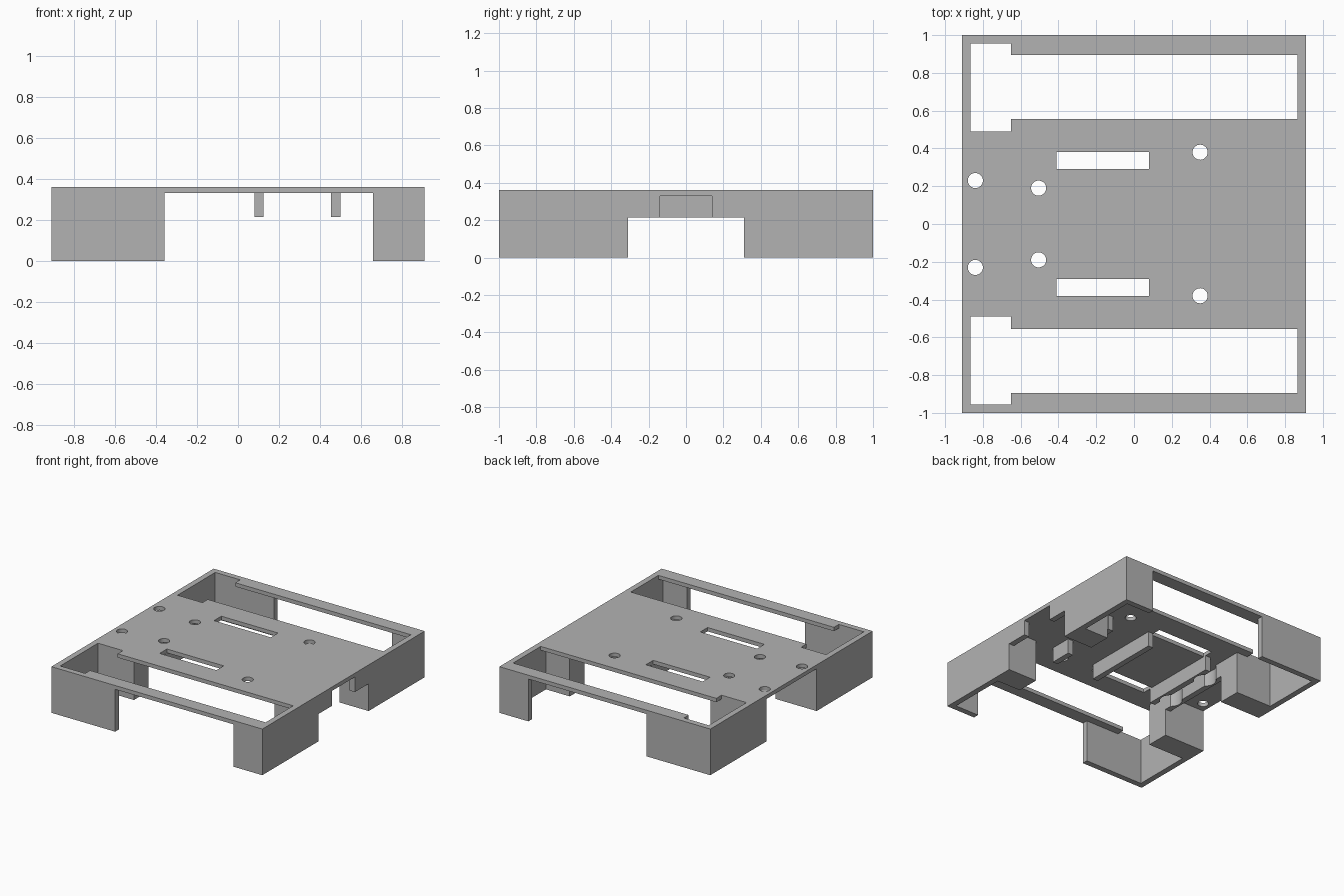
import bpy

if "Cube" in bpy.data.objects:
    bpy.data.objects.remove(bpy.data.objects["Cube"], do_unlink=True)

grey = bpy.data.materials.new("plain grey")
grey.use_nodes = True
grey.diffuse_color = (0.45, 0.45, 0.45, 1)
grey.node_tree.nodes["Principled BSDF"].inputs["Base Color"].default_value = (0.45, 0.45, 0.45, 1)

W, L, H = 0.91, 1.0, 0.36   # half width, half length, height
T = 0.045                   # wall thickness
UNDER = 0.33                # underside of the deck
RIB = 0.213                 # lower edge of ribs
FOOT = 0.31                 # inner end of the feet
SIDES = ((-1, "front"), (1, "back"))


def box(name, x, y, z):
    """Box from (min, max) ranges, in any order."""
    bpy.ops.mesh.primitive_cube_add(size=1)
    ob = bpy.context.object
    ob.name = name
    for v in ob.data.vertices:
        for i, r in enumerate((x, y, z)):
            v.co[i] = max(r) if v.co[i] > 0 else min(r)
    ob.data.materials.append(grey)
    return ob


def cylinder(name, x, y, radius):
    bpy.ops.mesh.primitive_cylinder_add(vertices=32, radius=radius, depth=1, location=(x, y, 0.3))
    ob = bpy.context.object
    ob.name = name
    ob.data.materials.append(grey)
    return ob


def cut(target, cutter):
    """Subtract the cutter from the target, then remove it."""
    mod = target.modifiers.new("cut", "BOOLEAN")
    mod.operation = "DIFFERENCE"
    mod.solver = "EXACT"
    mod.object = cutter
    bpy.context.view_layer.objects.active = target
    bpy.ops.object.modifier_apply(modifier=mod.name)
    bpy.data.objects.remove(cutter, do_unlink=True)


# Deck with wheel openings, strap slots and screw holes
deck = box("deck", (-W, W), (-L, L), (UNDER, H))
through = (0.2, 0.5)
for s, side in SIDES:
    cut(deck, box("cutter", (-0.65, W - T), (s * 0.555, s * 0.895), through))
    cut(deck, box("cutter", (-W + T, -0.65), (s * 0.49, s * (L - T)), through))
    cut(deck, box("cutter", (-0.41, 0.08), (s * 0.29, s * 0.38), through))
    for x, y in ((-0.84, 0.23), (-0.505, 0.19), (0.35, 0.38)):
        cut(deck, cylinder("cutter", x, s * y, 0.04))

# Corner feet: end wall, side wall and solid inner block
for s, side in SIDES:
    for d, hand, end_x, block_x in ((-1, "right", -0.36, -0.555), (1, "left", 0.66, 0.66)):
        foot = f"{side}_{hand}_foot"
        box(foot + "_end_wall", (d * W, end_x), (s * (L - T), s * L), (0, UNDER))
        box(foot + "_side_wall", (d * (W - T), d * W), (s * 0.49, s * (L - T)), (0, UNDER))
        box(foot + "_block", (d * W, block_x), (s * FOOT, s * 0.49), (0, UNDER))

# Left side wall pieces and split rib, with a gap in the middle
for s, side in SIDES:
    box(f"{side}_left_bridge", (W - T, W), (s * 0.14, s * FOOT), (RIB, UNDER))
    box(f"{side}_split_rib", (0.455, 0.5), (s * 0.14, s * FOOT), (RIB, UNDER))

# Cross ribs, relieved around the screw holes
box("middle_rib", (0.08, 0.125), (-FOOT, FOOT), (RIB, UNDER))
slot_rib = box("slot_rib", (-0.455, -0.41), (-FOOT, FOOT), (RIB, UNDER))
right_rib = box("right_rib", (-0.6, -0.555), (-FOOT, FOOT), (RIB, UNDER))
for rib in (slot_rib, right_rib):
    for s, side in SIDES:
        cut(rib, cylinder("cutter", -0.505, s * 0.19, 0.08))

# Flat faces with smooth hole walls
bpy.ops.object.select_all(action="DESELECT")
for ob in (deck, slot_rib, right_rib):
    ob.select_set(True)
bpy.context.view_layer.objects.active = deck
bpy.ops.object.shade_smooth_by_angle()
